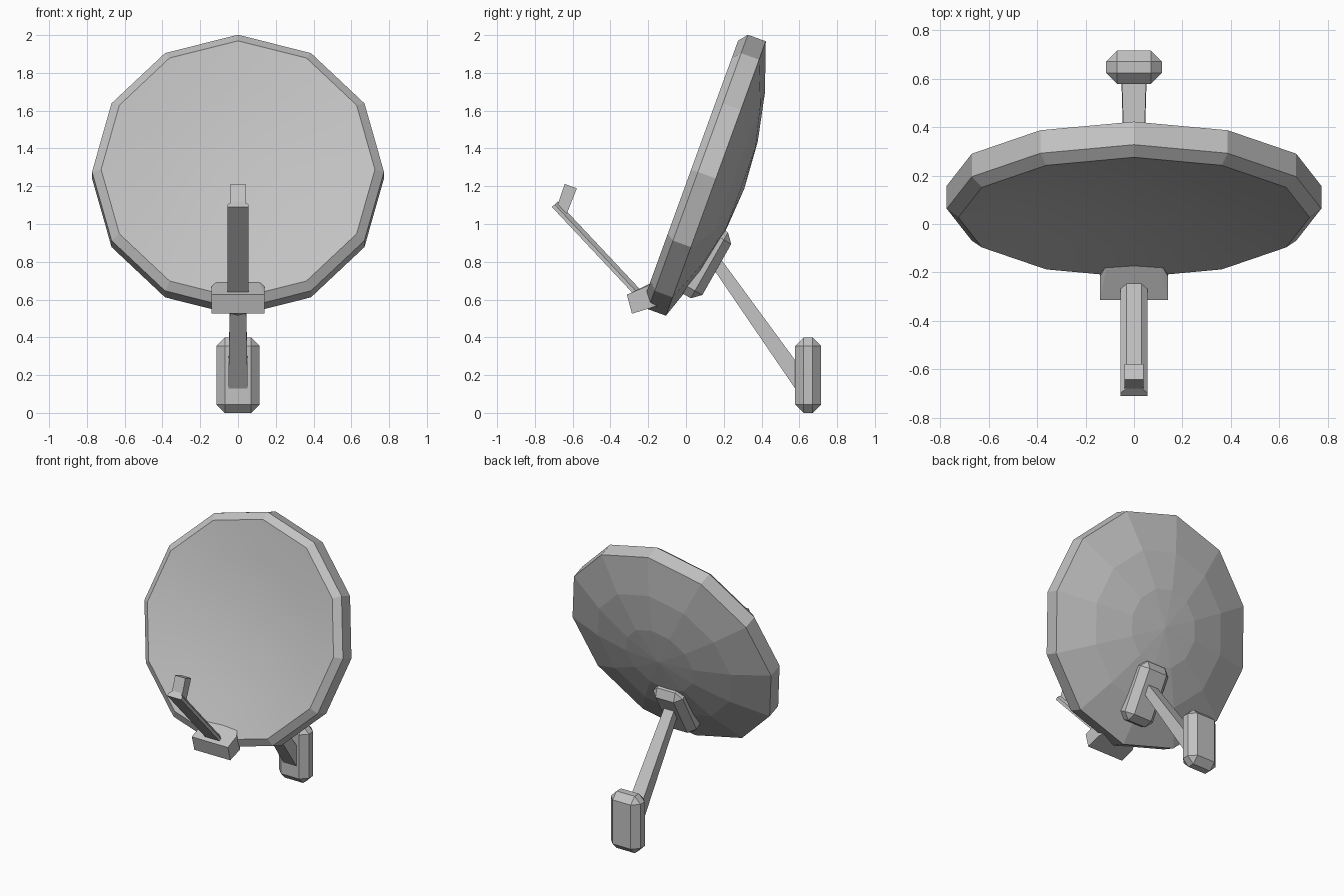
import bpy, bmesh, math
from mathutils import Matrix

cube = bpy.data.objects.get("Cube")
if cube:
    bpy.data.objects.remove(cube, do_unlink=True)

grey = bpy.data.materials.new("light_grey_metal")
grey.use_nodes = True
grey.diffuse_color = (0.54, 0.54, 0.54, 1)
grey.node_tree.nodes["Principled BSDF"].inputs["Base Color"].default_value = (0.54, 0.54, 0.54, 1)


def finish(bm, name):
    bmesh.ops.recalc_face_normals(bm, faces=bm.faces)
    mesh = bpy.data.meshes.new(name)
    bm.to_mesh(mesh)
    bm.free()
    mesh.materials.append(grey)
    obj = bpy.data.objects.new(name, mesh)
    bpy.context.collection.objects.link(obj)
    return obj


def solid(name, points):
    """Convex part, symmetric in x, from (half width, y, z) corners."""
    bm = bmesh.new()
    for w, y, z in points:
        for side in (-1, 1):
            bm.verts.new((side * w, y, z))
    bmesh.ops.convex_hull(bm, input=bm.verts)
    bmesh.ops.dissolve_limit(bm, angle_limit=0.02, verts=bm.verts, edges=bm.edges)
    return finish(bm, name)


def bar(name, start, end, up, sections):
    """Straight bar; each end section lists (half width, offset along up)."""
    pts = []
    for (y, z), section in zip((start, end), sections):
        pts += [(w, y + up[0] * h, z + up[1] * h) for w, h in section]
    return solid(name, pts)


def block(name, centre, lean):
    """Chamfered block, leaned back about x."""
    bm = bmesh.new()
    bmesh.ops.create_cube(bm, size=1)
    bmesh.ops.scale(bm, vec=(0.23, 0.138, 0.4), verts=bm.verts)
    bmesh.ops.bevel(bm, geom=bm.edges[:], offset=0.045, segments=1, affect='EDGES')
    bm.transform(Matrix.Translation(centre) @ Matrix.Rotation(lean, 4, 'X'))
    return finish(bm, name)


# Dish: closed shell profile (radius, forward), spun in twelve steps
BOWL = 0.07
profile = [(0, -.16), (.258, -.142), (.515, -.089), (.773, 0), (.773, .101)]
profile += [(r, .139 - BOWL * (1 - (r / .725) ** 2)) for r in (.725, .483, .242, 0)]
bm = bmesh.new()
verts = [bm.verts.new((0, r, f)) for r, f in profile]
edges = [bm.edges.new(pair) for pair in zip(verts, verts[1:])]
bmesh.ops.spin(bm, geom=verts + edges, cent=(0, 0, 0), axis=(0, 0, 1),
               angle=math.tau, steps=12)
bmesh.ops.remove_doubles(bm, verts=bm.verts, dist=0.001)
bmesh.ops.dissolve_degenerate(bm, dist=0.0005, edges=bm.edges)
for face in bm.faces:
    # only the reflecting bowl is smooth
    c = face.calc_center_median()
    face.smooth = c.z > .055 and c.xy.length < .72
bm.transform(Matrix.Translation((0, .158, 1.241)) @ Matrix.Rotation(math.radians(70), 4, 'X'))
finish(bm, "dish")

# Rear mount and foot share one chamfered shape
block("rear_mount", (0, .103, .793), -math.radians(29.5))
block("foot", (0, .647, .2), 0)

# Strut widens towards the foot
bar("strut", (.12, .852), (.63, .132), (.8, .59),
    [[(.037, -.03), (.037, .03)], [(.052, -.045), (.052, .045)]])

# Feed base: block under the lower rim, tapered where it enters the dish
solid("feed_base", [
    (.14, -.313, .626), (.14, -.286, .525),
    (.14, -.215, .667), (.14, -.18, .558),
    (.112, -.168, .695), (.112, -.13, .575)])

# Feed arm with narrower upper face
section = [(.055, 0), (.055, .02), (.03, .042)]
bar("feed_arm", (-.25, .6), (-.71, 1.09), (.73, .68), [section, section])

# Feed horn
solid("feed_horn", [(.04, -.684, 1.09), (.04, -.636, 1.041),
                    (.04, -.642, 1.212), (.04, -.578, 1.189)])
